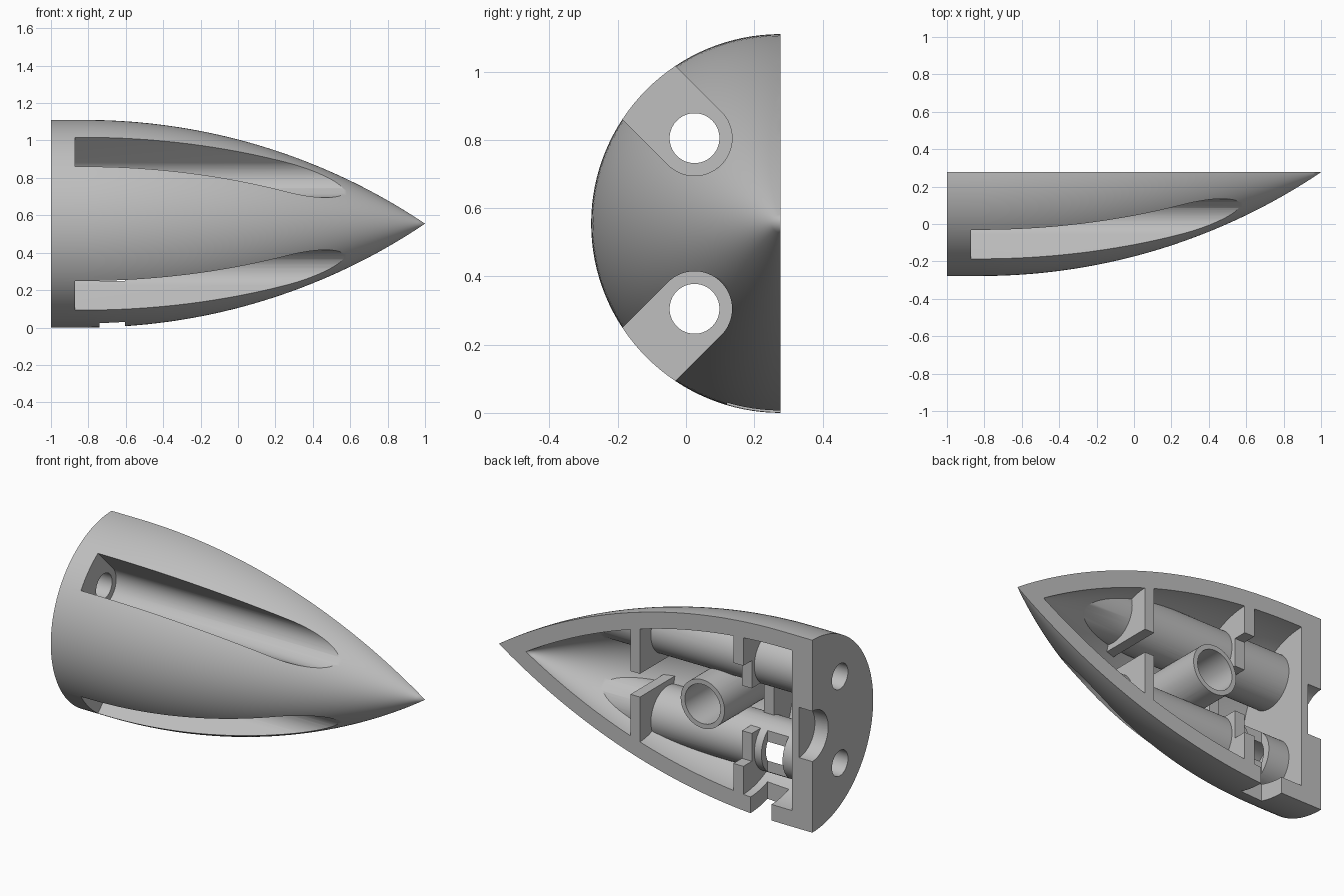
import bpy, bmesh, math
from mathutils import Matrix, Vector

cube = bpy.data.objects.get("Cube")
if cube:
    bpy.data.objects.remove(cube, do_unlink=True)

# Main dimensions: the long axis runs along x
AXIS_Y, AXIS_Z = 0.277, 0.555
RADIUS, WALL = 0.555, 0.093
SHOULDER, PLATE = -0.82, -0.872      # start of the curve, inside of the base plate
SLOT_Y, SLOT_OFF = 0.025, 0.25
SEGMENTS = 128

gray = bpy.data.materials.new("light_gray")
gray.use_nodes = True
gray.diffuse_color = (0.52, 0.52, 0.52, 1)
gray.node_tree.nodes["Principled BSDF"].inputs["Base Color"].default_value = gray.diffuse_color


def make(name, bm):
    bmesh.ops.recalc_face_normals(bm, faces=bm.faces)
    mesh = bpy.data.meshes.new(name)
    bm.to_mesh(mesh)
    bm.free()
    mesh.materials.append(gray)
    obj = bpy.data.objects.new(name, mesh)
    bpy.context.collection.objects.link(obj)
    return obj


def box(name, low, high):
    bm = bmesh.new()
    bmesh.ops.create_cube(bm, size=1)
    low, high = Vector(low), Vector(high)
    for v in bm.verts:
        v.co = [(low[i] + high[i]) / 2 + v.co[i] * (high[i] - low[i]) for i in range(3)]
    return make(name, bm)


def cylinder(name, start, end, radius, sides=64):
    start, end = Vector(start), Vector(end)
    turn = (end - start).to_track_quat('Z', 'Y').to_matrix().to_4x4()
    bm = bmesh.new()
    bmesh.ops.create_cone(bm, cap_ends=True, segments=sides, radius1=radius, radius2=radius,
                          depth=(end - start).length,
                          matrix=Matrix.Translation((start + end) / 2) @ turn)
    return make(name, bm)


def ogive(name, inset, back):
    """Pointed body of revolution: straight collar, then one circular arc to the tip."""
    length = 1 - SHOULDER
    rho = (RADIUS ** 2 + length ** 2) / (2 * RADIUS)
    arc, drop = rho - inset, rho - RADIUS
    end = math.acos(drop / arc)
    points = [(back, 0), (back, RADIUS - inset)]
    for i in range(41):
        a = end * i / 40
        points.append((SHOULDER + arc * math.sin(a), max(0, arc * math.cos(a) - drop)))
    points[-1] = (points[-1][0], 0)
    bm = bmesh.new()
    verts = [bm.verts.new((x, AXIS_Y, AXIS_Z + r)) for x, r in points]
    edges = [bm.edges.new(pair) for pair in zip(verts, verts[1:])]
    bmesh.ops.spin(bm, geom=verts + edges, cent=(0, AXIS_Y, AXIS_Z), axis=(1, 0, 0),
                   angle=2 * math.pi, steps=SEGMENTS, use_merge=False)
    bmesh.ops.remove_doubles(bm, verts=bm.verts, dist=1e-5)
    return make(name, bm)


def slot_cutter(name, side):
    """Round-bottomed channel that opens outward at 45 degrees."""
    r, half = 0.11, 32
    centre = Vector((0, SLOT_Y, AXIS_Z + side * SLOT_OFF))
    out = Vector((0, -1, side)).normalized()
    across = Vector((0, side, 1)).normalized()
    ring = []
    for i in range(half + 1):
        a = math.pi * i / half
        ring.append(centre + across * r * math.cos(a) - out * r * math.sin(a))
    ring += [ring[-1] + out * 0.5, ring[0] + out * 0.5]
    bm = bmesh.new()
    face = bm.faces.new([bm.verts.new(p + Vector((PLATE, 0, 0))) for p in ring])
    new = bmesh.ops.extrude_face_region(bm, geom=[face])["geom"]
    bmesh.ops.translate(bm, vec=(1.8, 0, 0),
                        verts=[g for g in new if isinstance(g, bmesh.types.BMVert)])
    return make(name, bm)


def subtract(target, cutters):
    """Cut each solid out of the target and discard it."""
    for cutter in cutters:
        cutter.hide_render = True
        mod = target.modifiers.new("cut", 'BOOLEAN')
        mod.operation, mod.solver, mod.object = 'DIFFERENCE', 'EXACT', cutter
        bpy.context.view_layer.update()
        graph = bpy.context.evaluated_depsgraph_get()
        mesh = bpy.data.meshes.new_from_object(target.evaluated_get(graph))
        target.modifiers.clear()
        target.data = mesh
        bpy.data.objects.remove(cutter, do_unlink=True)


# Bulkheads with stepped centre notches
front_bulkhead = box("front_bulkhead", (0.1, -0.5, -0.2), (0.16, 0.6, 1.3))
subtract(front_bulkhead, [box("notch", (0, -0.1, AXIS_Z - 0.067), (0.3, 0.7, AXIS_Z + 0.067))])
rear_bulkhead = box("rear_bulkhead", (-0.56, -0.5, -0.2), (-0.497, 0.6, 1.3))
subtract(rear_bulkhead, [
    box("notch", (-0.7, 0, AXIS_Z - 0.13), (-0.4, 0.7, AXIS_Z + 0.13)),
    box("step", (-0.7, 0.2, AXIS_Z - 0.29), (-0.4, 0.7, AXIS_Z + 0.29))])

# Cavity: the inner body minus everything that stays solid inside it
cavity = ogive("cavity", WALL, PLATE)
subtract(cavity, [front_bulkhead, rear_bulkhead])
subtract(cavity, [cylinder("channel_tube", (-1.1, SLOT_Y, AXIS_Z + s * SLOT_OFF),
                           (0.95, SLOT_Y, AXIS_Z + s * SLOT_OFF), 0.152) for s in (1, -1)])
subtract(cavity, [cylinder("cross_tube", (-0.3, -0.5, AXIS_Z), (-0.3, 0.5, AXIS_Z), 0.14)])

# Hull shell with its channels, end holes, bore, pocket and side window
hull = ogive("hull", 0, -1)
subtract(hull, [cavity])
for s in (1, -1):
    z = AXIS_Z + s * SLOT_OFF
    subtract(hull, [slot_cutter("channel", s),
                    cylinder("end_hole", (-1.2, SLOT_Y, z), (-0.8, SLOT_Y, z), 0.073)])
subtract(hull, [
    cylinder("cross_bore", (-0.3, -0.14, AXIS_Z), (-0.3, 0.5, AXIS_Z), 0.113),
    cylinder("base_pocket", (-1.2, AXIS_Y, AXIS_Z), (-0.915, AXIS_Y, AXIS_Z), 0.145),
    box("window", (-0.74, 0.12, -0.2), (-0.605, 0.6, 0.5)),
    box("half_cut", (-1.5, AXIS_Y, -0.5), (1.5, 1.5, 1.7))])

bpy.ops.object.select_all(action='DESELECT')
hull.select_set(True)
bpy.context.view_layer.objects.active = hull
bpy.ops.object.shade_smooth_by_angle(angle=math.radians(30))
